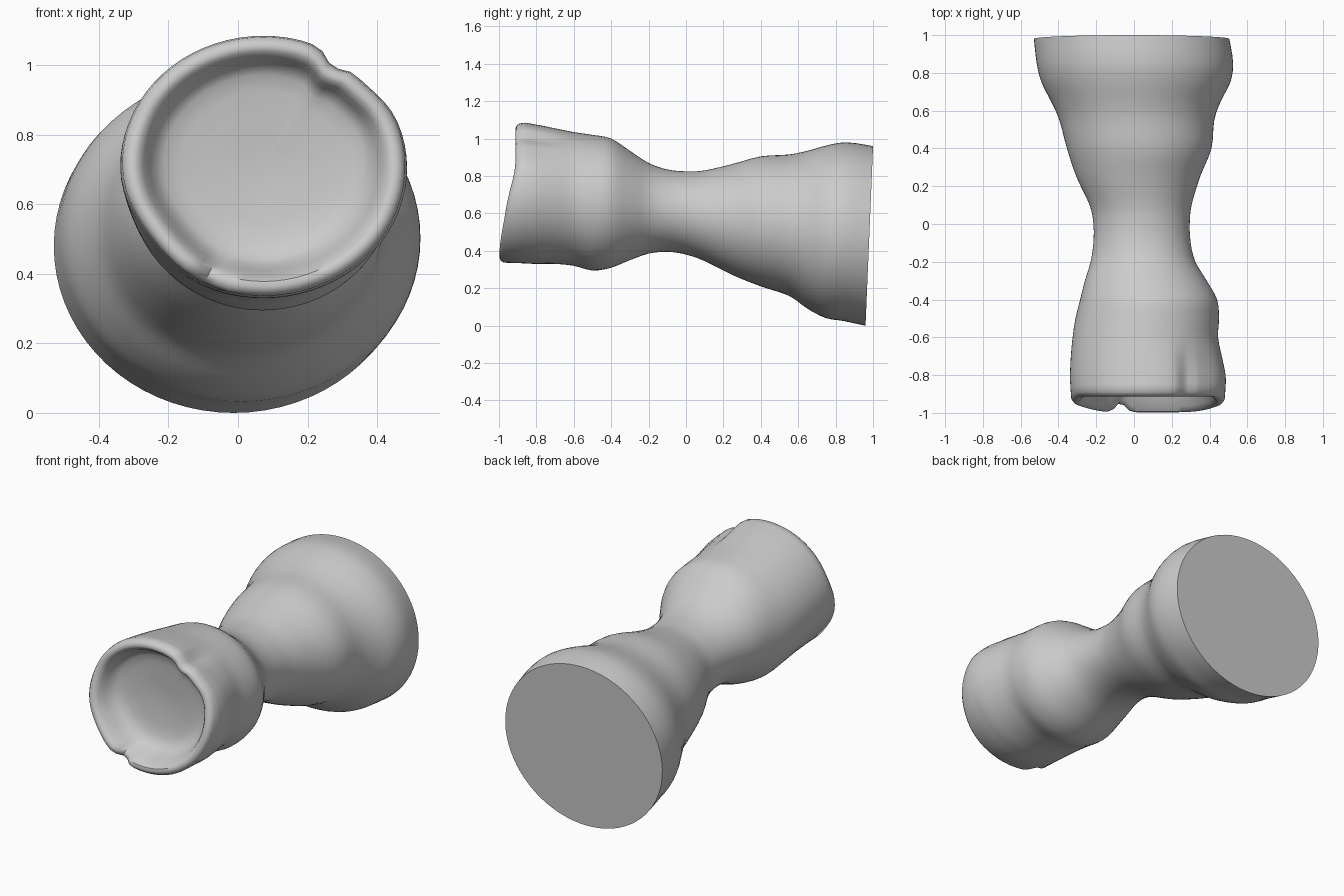
import bpy, bmesh, math

if "Cube" in bpy.data.objects:
    bpy.data.objects.remove(bpy.data.objects["Cube"])

SEG = 72
# Body stations along the axis: y, x left, x right, z bottom, z top
STATIONS = [
    (0.98, -0.53, 0.505, 0.0, 0.96), (0.85, -0.515, 0.525, 0.025, 0.98),
    (0.75, -0.49, 0.51, 0.04, 0.963), (0.65, -0.44, 0.46, 0.09, 0.935),
    (0.55, -0.395, 0.425, 0.16, 0.915), (0.4, -0.355, 0.41, 0.21, 0.905),
    (0.25, -0.305, 0.35, 0.27, 0.865), (0.1, -0.235, 0.305, 0.345, 0.83),
    (0.0, -0.215, 0.295, 0.38, 0.825), (-0.1, -0.215, 0.30, 0.395, 0.835),
    (-0.2, -0.23, 0.325, 0.385, 0.87), (-0.3, -0.26, 0.385, 0.35, 0.935),
    (-0.4, -0.285, 0.44, 0.31, 1.0), (-0.5, -0.31, 0.45, 0.295, 1.02),
    (-0.6, -0.325, 0.445, 0.32, 1.035), (-0.7, -0.335, 0.465, 0.33, 1.055),
    (-0.8, -0.34, 0.485, 0.33, 1.075), (-0.86, -0.338, 0.485, 0.333, 1.085),
]
# Rim and hollow: scale of the last station, y behind the rim line, blend to flat floor
LIP = [(0.99, 0.022, 0), (0.96, 0.006, 0), (0.92, 0.0, 0), (0.88, 0.004, 0),
       (0.84, 0.02, 0.05), (0.80, 0.04, 0.25), (0.76, 0.06, 0.5), (0.70, 0.08, 0.75),
       (0.58, 0.10, 0.92), (0.42, 0.10, 1), (0.22, 0.10, 1)]
FLOOR_Y = -0.80


def smooth(a, b, v):
    t = max(0, min(1, (v - a) / (b - a)))
    return t * t * (3 - 2 * t)


def bump(angle, centre, width):
    d = (angle - centre + 180) % 360 - 180
    return math.exp(-(d / width) ** 2)


def catmull(p0, p1, p2, p3, t):
    return [0.5 * (2 * b + (c - a) * t + (2 * a - 5 * b + 4 * c - d) * t * t
                   + (3 * b - a - 3 * c + d) * t ** 3)
            for a, b, c, d in zip(p0, p1, p2, p3)]


def outline(station, scale=1.0):
    """Points of one dented oval cross-section, as (angle, x, z)."""
    y, x0, x1, z0, z1 = station
    front = smooth(-0.58, -0.82, y)
    for i in range(SEG):
        a = 360 * i / SEG
        dent = front * (0.075 * bump(a, 58, 6) + 0.05 * bump(a, 44, 15)
                        + 0.04 * bump(a, 215, 22))
        r = scale * (1 - dent)
        yield (a, (x0 + x1) / 2 + r * (x1 - x0) / 2 * math.cos(math.radians(a)),
               (z0 + z1) / 2 + r * (z1 - z0) / 2 * math.sin(math.radians(a)))


bm = bmesh.new()
rings = []

# Waisted body, with a slightly tilted flat foot
n = len(STATIONS)
for k in range(n - 1):
    pts = [STATIONS[max(0, min(n - 1, k + j))] for j in (-1, 0, 1, 2)]
    for s in range(3 if k < n - 2 else 4):
        st = catmull(*pts, s / 3)
        tilt = smooth(0.75, 0.98, st[0]) * 0.042
        rings.append([bm.verts.new((x, st[0] + tilt * (z - 0.48), z))
                      for a, x, z in outline(st)])

# Rounded uneven rim and the hollow inside it
for scale, back, blend in LIP:
    ring = []
    for a, x, z in outline(STATIONS[-1], scale):
        rim = -0.997 + 0.04 * smooth(0.38, 0.7, z) + 0.045 * smooth(0.62, 0.88, z)
        notch = 0.05 * bump(a, 247, 6) * smooth(0.70, 0.84, scale)
        y = (rim + back + notch) * (1 - blend) + (FLOOR_Y - 0.03 * scale) * blend
        ring.append(bm.verts.new((x, y, z)))
    rings.append(ring)

for r0, r1 in zip(rings, rings[1:]):
    for i in range(SEG):
        j = (i + 1) % SEG
        bm.faces.new((r0[i], r0[j], r1[j], r1[i]))
bm.faces.new(rings[0])
hub = bm.verts.new((0.075, FLOOR_Y, 0.71))
for i in range(SEG):
    bm.faces.new((rings[-1][i], rings[-1][(i + 1) % SEG], hub))
bmesh.ops.recalc_face_normals(bm, faces=bm.faces)

mesh = bpy.data.meshes.new("waisted_cup")
bm.to_mesh(mesh)
bm.free()
cup = bpy.data.objects.new("waisted_cup", mesh)
bpy.context.collection.objects.link(cup)
bpy.context.view_layer.objects.active = cup
cup.select_set(True)
bpy.ops.object.shade_smooth_by_angle(angle=math.radians(40))
